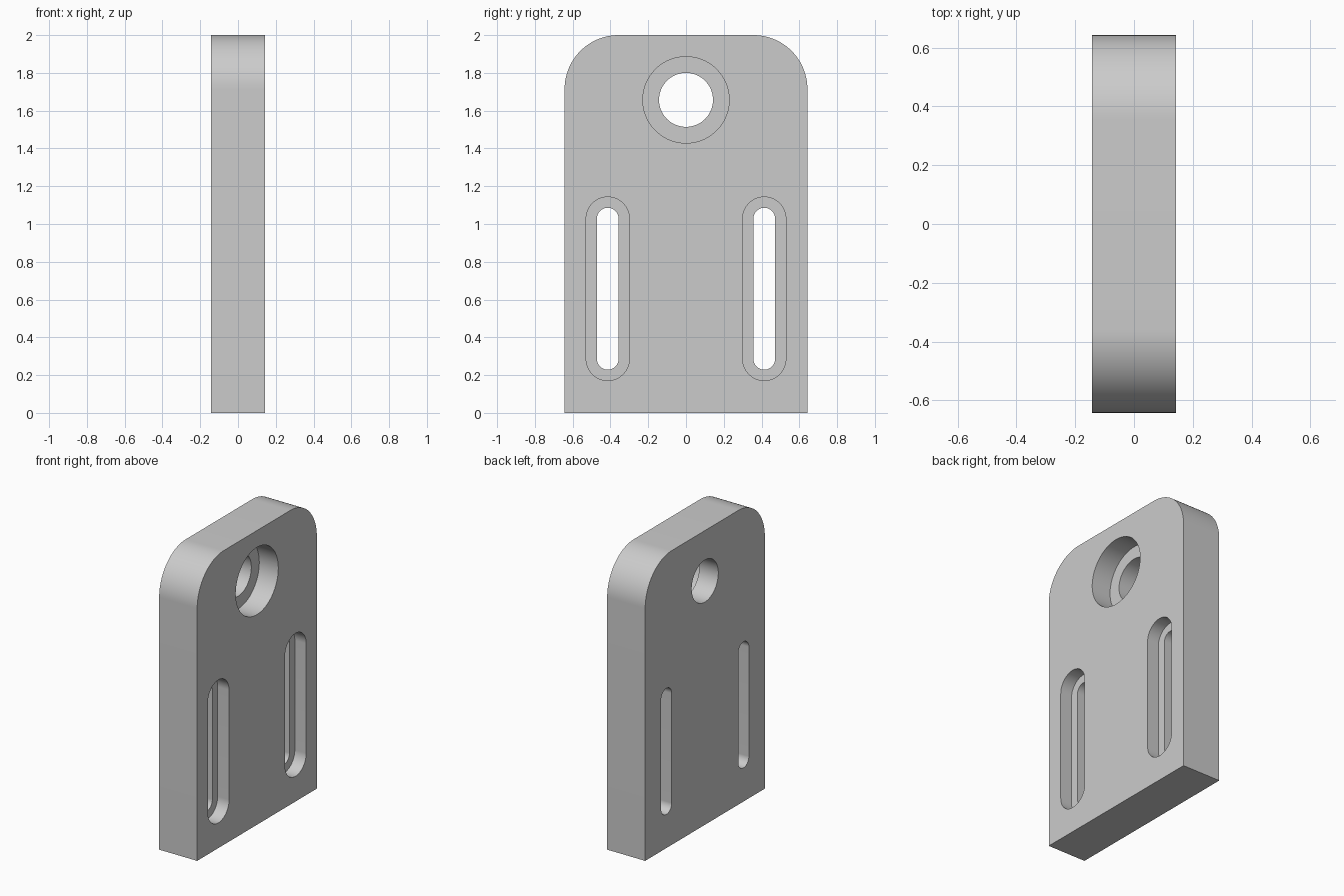
import bpy
import bmesh
from math import sin, cos, pi, radians

cube = bpy.data.objects.get("Cube")
if cube:
    bpy.data.objects.remove(cube, do_unlink=True)

UNIT = 2 / 70            # design unit: the plate is 70 units tall
THICK = 10
FRONT = THICK / 2        # counterbored face, on +x
SEGMENTS = 24            # per quarter circle

grey = bpy.data.materials.new("plain_grey")
grey.use_nodes = True
COLOUR = (0.6, 0.6, 0.6, 1)
grey.diffuse_color = COLOUR
grey.node_tree.nodes["Principled BSDF"].inputs["Base Color"].default_value = COLOUR


def arc(y, z, radius, start, end):
    """Points on an arc in the y-z plane, angles in quarter turns."""
    count = (end - start) * SEGMENTS
    angles = [(start + (end - start) * i / count) * pi / 2 for i in range(count + 1)]
    return [(y + radius * cos(a), z + radius * sin(a)) for a in angles]


def slot(y, low, high, radius):
    return arc(y, high, radius, 0, 2) + arc(y, low, radius, 2, 4)


def circle(y, z, radius):
    return arc(y, z, radius, 0, 4)[:-1]


def prism(name, outline, x0, x1):
    """Extrude a y-z outline from x0 to x1."""
    bm = bmesh.new()
    face = bm.faces.new([bm.verts.new((x0 * UNIT, y * UNIT, z * UNIT)) for y, z in outline])
    extruded = bmesh.ops.extrude_face_region(bm, geom=[face])["geom"]
    moved = [v for v in extruded if isinstance(v, bmesh.types.BMVert)]
    bmesh.ops.translate(bm, verts=moved, vec=((x1 - x0) * UNIT, 0, 0))
    bmesh.ops.recalc_face_normals(bm, faces=bm.faces)
    mesh = bpy.data.meshes.new(name)
    bm.to_mesh(mesh)
    bm.free()
    mesh.materials.append(grey)
    obj = bpy.data.objects.new(name, mesh)
    bpy.context.collection.objects.link(obj)
    return obj


# Plate with rounded top corners
outline = [(-22.5, 0), (22.5, 0)] + arc(12.5, 60, 10, 0, 1) + arc(-12.5, 60, 10, 1, 2)
plate = prism("mounting_plate", outline, -FRONT, FRONT)

# Openings: (narrow outline, wide outline, counterbore depth)
openings = [(circle(0, 58, 5), circle(0, 58, 8), 5)]
for side in (-1, 1):
    y = side * 14.5
    openings.append((slot(y, 10, 36, 2), slot(y, 10, 36, 4), 3))

# Cut each through opening, then its wider recess from the +x face
bpy.context.view_layer.objects.active = plate
for narrow, wide, depth in openings:
    for shape, start in ((narrow, -FRONT - 1), (wide, FRONT - depth)):
        cutter = prism("opening_cutter", shape, start, FRONT + 1)
        cutter.hide_render = True
        cut = plate.modifiers.new("opening", 'BOOLEAN')
        cut.operation = 'DIFFERENCE'
        cut.solver = 'EXACT'
        cut.object = cutter
        bpy.ops.object.modifier_apply(modifier=cut.name)
        bpy.data.objects.remove(cutter, do_unlink=True)

# Smooth curved walls, crisp rims
bpy.ops.object.select_all(action='DESELECT')
plate.select_set(True)
bpy.ops.object.shade_smooth_by_angle(angle=radians(30))
